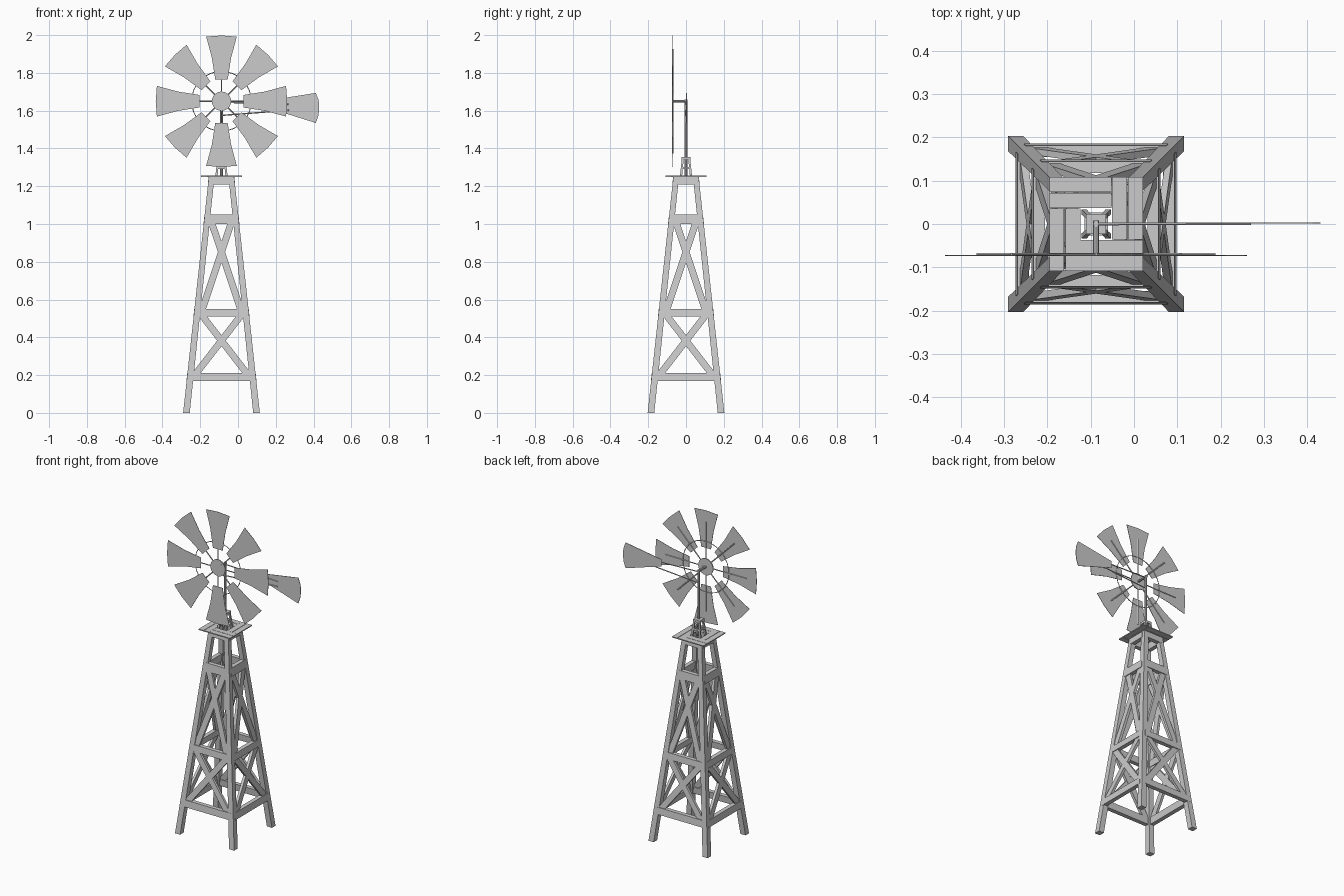
import bpy, bmesh, math
from mathutils import Vector, Matrix

if "Cube" in bpy.data.objects:
    bpy.data.objects.remove(bpy.data.objects["Cube"])

CX = -0.0875          # tower axis
HUB = Vector((CX, -0.07, 1.65))


def half(z):
    """Half width of the tower at height z."""
    return 0.203 - 0.1088 * z


def make(name, bm):
    bmesh.ops.recalc_face_normals(bm, faces=bm.faces)
    me = bpy.data.meshes.new(name)
    bm.to_mesh(me)
    bm.free()
    ob = bpy.data.objects.new(name, me)
    bpy.context.collection.objects.link(ob)
    return ob


def loft(bm, ring_a, ring_b):
    """Solid between two matching polygons."""
    a = [bm.verts.new(p) for p in ring_a]
    b = [bm.verts.new(p) for p in ring_b]
    bm.faces.new(a)
    bm.faces.new(b[::-1])
    n = len(a)
    for i in range(n):
        bm.faces.new((a[i], b[i], b[(i + 1) % n], a[(i + 1) % n]))


def box(bm, x0, x1, y0, y1, z0, z1):
    q = [(x0, y0), (x1, y0), (x1, y1), (x0, y1)]
    loft(bm, [(x, y, z0) for x, y in q], [(x, y, z1) for x, y in q])


def rod(bm, p, q, r, n=8):
    p, q = Vector(p), Vector(q)
    d = q - p
    m = Matrix.Translation((p + q) / 2) @ d.to_track_quat('Z', 'Y').to_matrix().to_4x4()
    bmesh.ops.create_cone(bm, cap_ends=True, segments=n, radius1=r, radius2=r,
                          depth=d.length, matrix=m)


def square(h0, h1, sx, sy, z):
    return [(CX + sx * a, sy * b, z) for a, b in ((h0, h0), (h1, h0), (h1, h1), (h0, h1))]


def panel(bm, pts, d0, d1):
    """Sloped piece on each tower side, from (u, z) outline and inset depths."""
    for k in range(4):
        rot = Matrix.Translation((CX, 0, 0)) @ Matrix.Rotation(k * math.pi / 2, 4, 'Z')
        loft(bm, [rot @ Vector((u, d0 - half(z), z)) for u, z in pts],
             [rot @ Vector((u, d1 - half(z), z)) for u, z in pts])


CORNERS = [(sx, sy) for sx in (-1, 1) for sy in (-1, 1)]

# Four leaning legs
for i, (sx, sy) in enumerate(CORNERS):
    bm = bmesh.new()
    loft(bm, square(half(0), half(0) - 0.035, sx, sy, 0),
         square(half(1.25), half(1.25) - 0.03, sx, sy, 1.25))
    make(f"tower_leg_{i + 1}", bm)

# Horizontal beams
for i, (z0, z1) in enumerate([(0.17, 0.212), (0.51, 0.55), (1.0, 1.05), (1.21, 1.249)]):
    bm = bmesh.new()
    a, b = half(z0) - 0.018, half(z1) - 0.018
    panel(bm, [(-a, z0), (a, z0), (b, z1), (-b, z1)], -0.001, 0.025)
    make(f"cross_beams_{i + 1}", bm)

# Crossed braces
for i, (z0, z1) in enumerate([(0.2, 0.52), (0.54, 1.01)]):
    bm = bmesh.new()
    for s in (-1, 1):
        p = Vector((-s * (half(z0) - 0.04), z0))
        q = Vector((s * (half(z1) - 0.04), z1))
        d = (q - p).normalized()
        n = Vector((-d.y, d.x)) * 0.018
        panel(bm, [p - n, q - n, q + n, p + n], 0.004, 0.02 + 0.001 * s)
    make(f"diagonal_braces_{i + 1}", bm)

# Pinwheel platform, two planks to a side
bm = bmesh.new()
for k in range(4):
    sub = bmesh.new()
    box(sub, 0.0365, 0.071, -0.036, 0.108, 1.25, 1.256)
    box(sub, 0.0735, 0.108, -0.036, 0.108, 1.25, 1.256)
    sub.transform(Matrix.Translation((CX, 0, 0)) @ Matrix.Rotation(k * math.pi / 2, 4, 'Z'))
    tmp = bpy.data.meshes.new("tmp")
    sub.to_mesh(tmp)
    sub.free()
    bm.from_mesh(tmp)
    bpy.data.meshes.remove(tmp)
make("platform_planks", bm)

# Small tapered stand under the mast
bm = bmesh.new()
for sx, sy in CORNERS:
    loft(bm, square(0.034, 0.022, sx, sy, 1.24), square(0.022, 0.012, sx, sy, 1.345))
for s in (-1, 1):
    box(bm, CX - 0.027, CX + 0.027, s * 0.024 - 0.003, s * 0.024 + 0.003, 1.29, 1.302)
    box(bm, CX + s * 0.024 - 0.003, CX + s * 0.024 + 0.003, -0.027, 0.027, 1.29, 1.302)
box(bm, CX - 0.023, CX + 0.023, -0.023, 0.023, 1.34, 1.354)
make("mast_stand", bm)

# Mast and axle
bm = bmesh.new()
rod(bm, (CX, 0, 1.25), (CX, 0, 1.658), 0.007)
make("mast", bm)
bm = bmesh.new()
rod(bm, HUB, (CX, 0.008, 1.65), 0.007)
make("axle", bm)

# Wheel hub, rim wire and spokes
bm = bmesh.new()
rod(bm, HUB + Vector((0, -0.003, 0)), HUB + Vector((0, 0.003, 0)), 0.051, 24)
make("wheel_hub", bm)
bpy.ops.mesh.primitive_torus_add(major_radius=0.158, minor_radius=0.0022, major_segments=32,
                                 minor_segments=6, location=HUB,
                                 rotation=(math.pi / 2, 0, 0))
bpy.context.object.name = "wheel_rim"
bm = bmesh.new()
for k in range(8):
    a = k * math.pi / 4
    rod(bm, HUB, HUB + 0.276 * Vector((math.cos(a), 0, math.sin(a))), 0.0035, 6)
make("wheel_spokes", bm)

# Eight flared blades
outline = [(0.116, -0.033), (0.23, -0.051), (0.342, -0.081), (0.348, 0),
           (0.342, 0.081), (0.23, 0.051), (0.116, 0.033)]
for k in range(8):
    bm = bmesh.new()
    rot = Matrix.Translation(HUB) @ Matrix.Rotation(-k * math.pi / 4, 4, 'Y')
    loft(bm, [rot @ Vector((r, -0.0035, w)) for r, w in outline],
         [rot @ Vector((r, -0.0015, w)) for r, w in outline])
    make(f"wheel_blade_{k + 1}", bm)

# Tail vane with its two rods
vane = [(0.167, 1.612), (0.412, 1.535), (0.426, 1.575), (0.43, 1.613),
        (0.427, 1.655), (0.412, 1.694), (0.167, 1.655)]
bm = bmesh.new()
loft(bm, [(x, 0.001, z) for x, z in vane], [(x, 0.004, z) for x, z in vane])
make("tail_vane", bm)
bm = bmesh.new()
rod(bm, (CX, 0, 1.645), (0.27, 0.001, 1.633), 0.0035, 6)
rod(bm, (CX, 0, 1.575), (0.27, 0.001, 1.602), 0.0035, 6)
make("tail_rods", bm)
